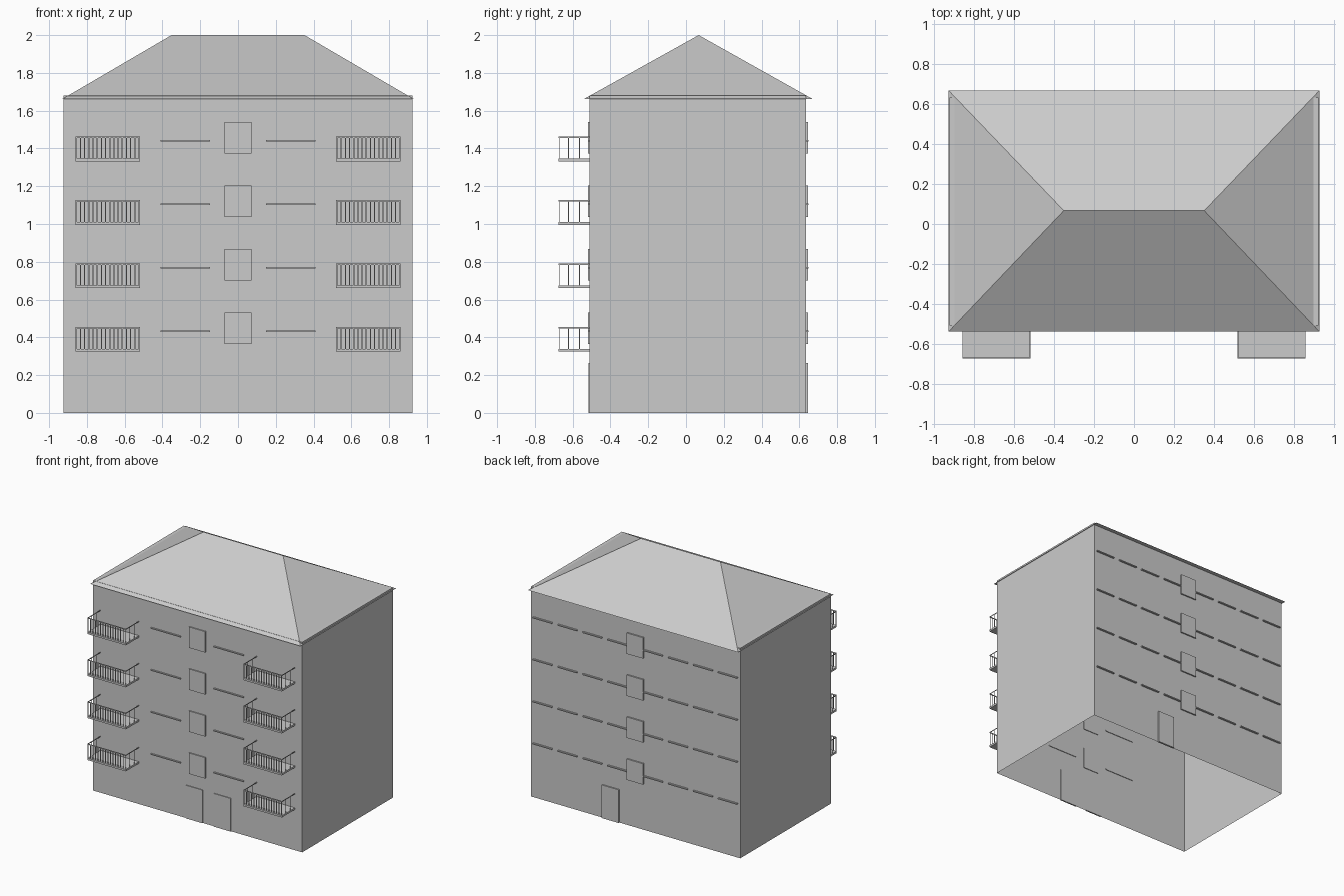
import bpy, bmesh

if "Cube" in bpy.data.objects:
    bpy.data.objects.remove(bpy.data.objects["Cube"])

X, Y0, Y1, TOP = 0.925, -0.51, 0.635, 1.68   # wall extents
FLOOR, LEVELS = 0.336, 4                     # storey height, upper storeys


def finish(name, bm):
    me = bpy.data.meshes.new(name)
    bm.to_mesh(me)
    bm.free()
    ob = bpy.data.objects.new(name, me)
    bpy.context.collection.objects.link(ob)
    return ob


def add_box(bm, x0, x1, y0, y1, z0, z1):
    verts = bmesh.ops.create_cube(bm, size=1)["verts"]
    for v in verts:
        v.co = (x1 if v.co.x > 0 else x0,
                y1 if v.co.y > 0 else y0,
                z1 if v.co.z > 0 else z0)
    return verts


def boxes(name, *dims):
    bm = bmesh.new()
    for d in dims:
        add_box(bm, *d)
    return finish(name, bm)


def storeys(ob):
    m = ob.modifiers.new("storeys", 'ARRAY')
    m.count = LEVELS
    m.use_relative_offset = False
    m.use_constant_offset = True
    m.constant_offset_displace = (0, 0, FLOOR)


def mirror(ob):
    ob.modifiers.new("mirror", 'MIRROR')


# walls: block with open underside
bm = bmesh.new()
add_box(bm, -X, X, Y0, Y1, 0, TOP)
bm.normal_update()
bmesh.ops.delete(bm, geom=[f for f in bm.faces if f.normal.z < -0.5], context='FACES')
finish("walls", bm)

# hipped roof: box whose top collapses into the ridge
bm = bmesh.new()
for v in add_box(bm, -0.93, 0.93, -0.54, 0.67, 1.662, 2.0):
    if v.co.z > 1.9:
        v.co.x = 0.352 if v.co.x > 0 else -0.352
        v.co.y = 0.067
bmesh.ops.remove_doubles(bm, verts=bm.verts, dist=1e-4)
finish("roof", bm)

# middle windows, front and back
storeys(boxes("front_windows", (-0.072, 0.072, Y0 - 0.009, Y0 + 0.005, 0.365, 0.532)))
storeys(boxes("back_windows", (-0.072, 0.072, Y1 - 0.005, Y1 + 0.011, 0.365, 0.532)))

# window sills
front_sills = boxes("front_sills", (0.147, 0.41, Y0 - 0.01, Y0 + 0.005, 0.428, 0.436))
back_sills = boxes("back_sills", *[(0.075 + i * 0.22, 0.243 + i * 0.22, Y1 - 0.005,
                                    Y1 + 0.014, 0.428, 0.436) for i in range(4)])
for ob in (front_sills, back_sills):
    mirror(ob)
    storeys(ob)

# doors
boxes("front_doors", (-0.10, 0.048, Y0 - 0.006, Y0 + 0.005, 0, 0.265),
      (0.146, 0.296, Y0 - 0.006, Y0 + 0.005, 0, 0.265))
boxes("back_door", (0.145, 0.295, Y1 - 0.005, Y1 + 0.01, 0, 0.265))

# balcony slabs
BX0, BX1, BY = 0.52, 0.86, -0.675
slab = boxes("balcony_slabs", (BX0, BX1, BY, Y0, 0.324, 0.339))

# balcony railings: thin flat bars and handrails
t, w, z0, z1 = 0.001, 0.003, 0.339, 0.447
bars = []
for i in range(16):
    x = BX0 + 0.004 + i * (BX1 - BX0 - 0.008) / 15
    bars.append((x - w, x + w, BY + 0.003, BY + 0.003 + t, z0, z1))
bars.append((BX0, BX1, BY + 0.001, BY + 0.005, z1, z1 + 0.007))
for x in (BX0 + 0.001, BX1 - 0.002):
    for y in (-0.622, -0.564):
        bars.append((x, x + t, y - w, y + w, z0, z1))
    bars.append((x, x + 2 * t, BY + 0.001, Y0, z1, z1 + 0.007))
railing = boxes("balcony_railings", *bars)
for ob in (slab, railing):
    mirror(ob)
    storeys(ob)
